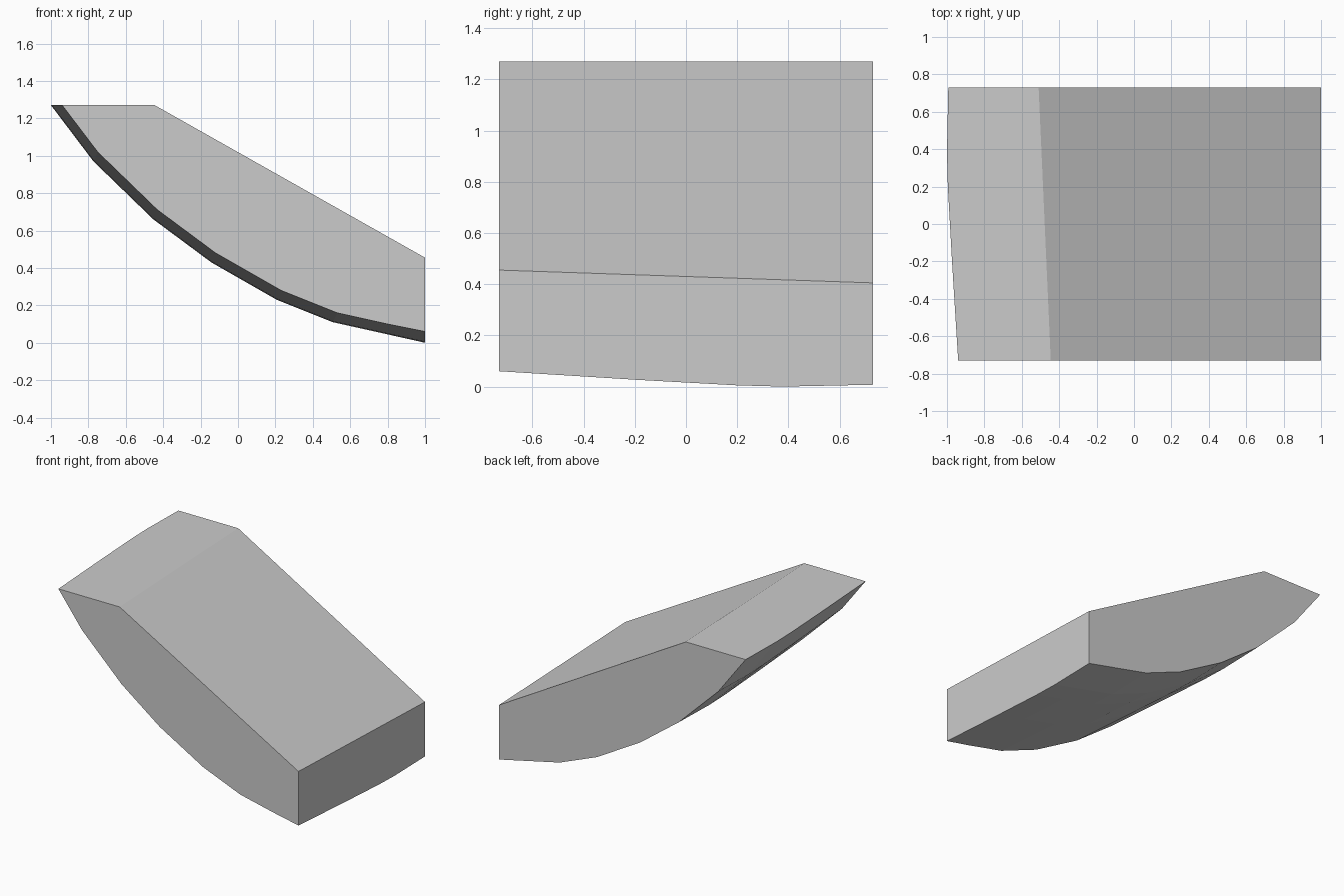
import bpy, bmesh

if "Cube" in bpy.data.objects:
    bpy.data.objects.remove(bpy.data.objects["Cube"])

TOP = 1.27
HALF = 0.73
# curved underside in (x, z): at the front end, and at the deepest station
front = [(-0.94, TOP), (-0.75, 1.02), (-0.43, 0.71), (-0.12, 0.48),
         (0.23, 0.28), (0.53, 0.16), (0.80, 0.10), (1.0, 0.06)]
deep = [(x - 0.023, z - 0.05) for x, z in front]
deep[0], deep[-1] = (-1.0, TOP), (1.0, 0.0)
# (y, blend from front to deep profile)
stations = [(-HALF, 0.0), (-0.2, 0.55), (0.2, 0.92), (0.38, 1.0), (HALF, 0.88)]

bm = bmesh.new()
rings = []
for y, t in stations:
    u = (y + HALF) / (2 * HALF)
    ring = [(a[0] + (b[0] - a[0]) * t, a[1] + (b[1] - a[1]) * t)
            for a, b in zip(front, deep)]
    # sloping top, tilted slightly from front to back
    ring += [(1.0, 0.455 - 0.05 * u), (-0.445 - 0.065 * u, TOP)]
    rings.append([bm.verts.new((x, y, z)) for x, z in ring])

# skin between stations, then the two flat ends
n = len(rings[0])
for r, s in zip(rings, rings[1:]):
    for i in range(n):
        j = (i + 1) % n
        bm.faces.new((r[i], r[j], s[j], s[i]))
bm.faces.new(rings[0])
bm.faces.new(rings[-1][::-1])
bmesh.ops.recalc_face_normals(bm, faces=bm.faces)

mesh = bpy.data.meshes.new("curved_wedge")
bm.to_mesh(mesh)
bm.free()
body = bpy.data.objects.new("curved_wedge", mesh)
bpy.context.collection.objects.link(body)

grey = bpy.data.materials.new("light grey")
grey.diffuse_color = (0.6, 0.6, 0.6, 1)
grey.use_nodes = True
grey.node_tree.nodes["Principled BSDF"].inputs["Base Color"].default_value = grey.diffuse_color
mesh.materials.append(grey)
